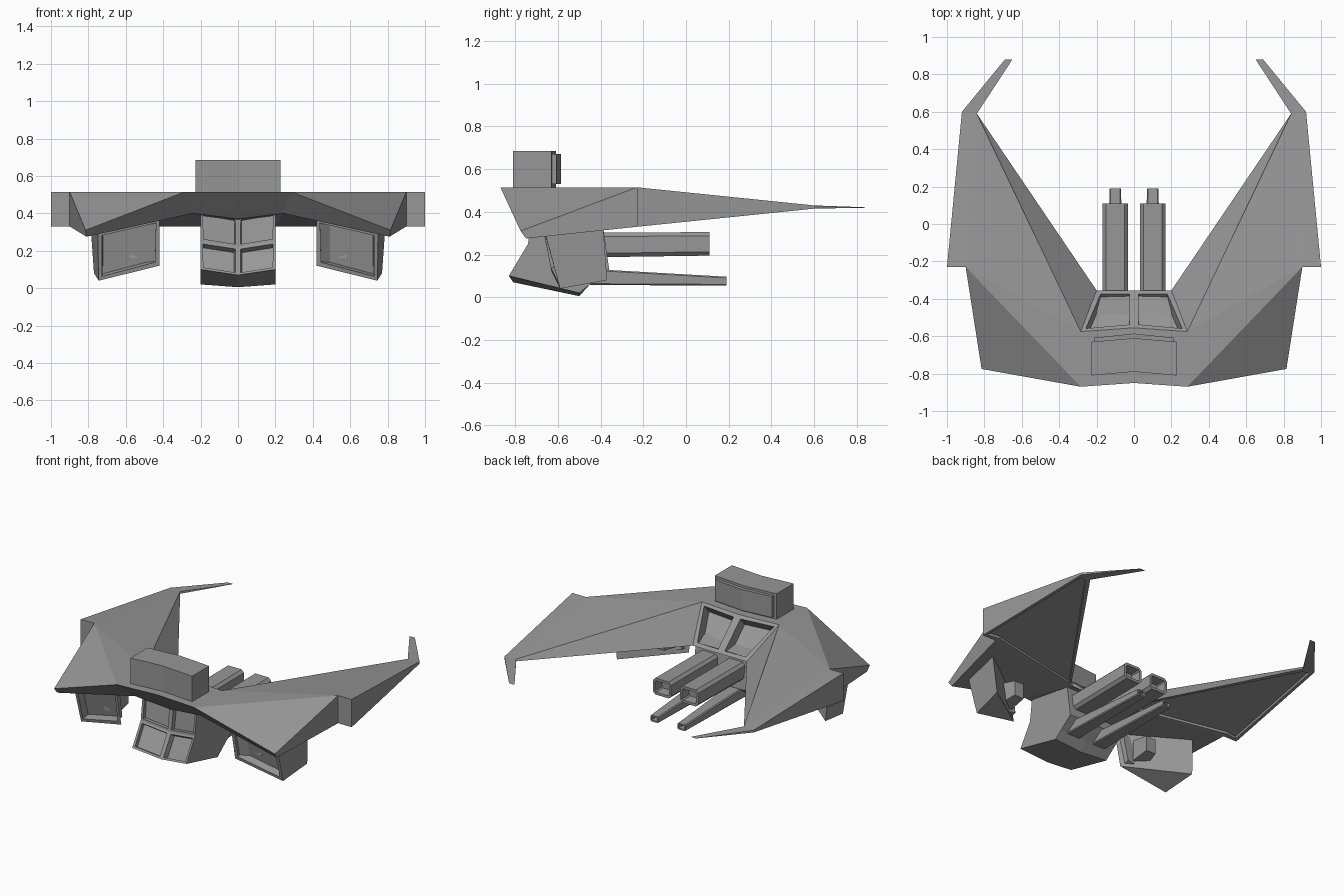
import bpy, bmesh
from mathutils import Vector

cube = bpy.data.objects.get("Cube")
if cube:
    bpy.data.objects.remove(cube, do_unlink=True)

hull_grey = bpy.data.materials.new("hull_grey")
hull_grey.use_nodes = True
colour = (0.31, 0.31, 0.31, 1)
hull_grey.diffuse_color = colour
hull_grey.node_tree.nodes["Principled BSDF"].inputs["Base Color"].default_value = colour


def recess(bm, face, margin, depth):
    """Sink a framed panel into a face."""
    bmesh.ops.inset_individual(bm, faces=[face], thickness=margin)
    bmesh.ops.inset_individual(bm, faces=[face], thickness=0.003, depth=-depth)


def build(name, points, faces, panels=()):
    """Make a half part from named points and mirror it across the centre line.
    Each panel is (face, margin, depth)."""
    bm = bmesh.new()
    verts = {key: bm.verts.new(co) for key, co in points.items()}
    made = {f: bm.faces.new([verts[k] for k in f.split()]) for f in faces}
    bmesh.ops.recalc_face_normals(bm, faces=bm.faces)
    # point every face away from the closed (or half open) part
    centre = sum((v.co for v in bm.verts), Vector()) / len(bm.verts)
    if sum((f.calc_center_median() - centre).dot(f.normal) * f.calc_area() for f in bm.faces) < 0:
        bmesh.ops.reverse_faces(bm, faces=bm.faces)
    for key, margin, depth in panels:
        recess(bm, made[key], margin, depth)
    finish(name, bm)


def finish(name, bm):
    mesh = bpy.data.meshes.new(name)
    bm.to_mesh(mesh)
    bm.free()
    mesh.materials.append(hull_grey)
    obj = bpy.data.objects.new(name, mesh)
    bpy.context.collection.objects.link(obj)
    mirror = obj.modifiers.new("mirror", "MIRROR")
    mirror.use_clip = True
    return obj


# Swept wings, nose and sloped rear deck
deck, low, thin, edge = 0.515, 0.33, 0.43, 0.415
build("wing_hull", {
    "nose_mid": (0, -0.85, deck), "nose": (0.285, -0.87, deck),
    "shoulder": (0.9, -0.23, deck), "outer": (1, -0.23, deck),
    "bend_out": (0.92, 0.6, thin), "bend_in": (0.84, 0.59, thin),
    "crotch": (0.285, -0.575, deck), "crest": (0, -0.555, deck),
    "shoulder_low": (0.9, -0.23, low), "outer_low": (1, -0.23, low),
    "bend_out_low": (0.92, 0.6, edge), "bend_in_low": (0.84, 0.59, edge),
    "root": (0.2, -0.355, low), "root_mid": (0, -0.355, low),
    "cheek": (0.815, -0.775, 0.31), "cheek_low": (0.81, -0.75, 0.275),
    "chin": (0.24, -0.74, 0.4), "chin_mid": (0, -0.72, 0.37),
    "tip_out": (0.69, 0.88, 0.42), "tip_in": (0.65, 0.88, 0.42),
}, [
    "nose_mid nose crotch crest", "nose shoulder crotch",
    "shoulder outer bend_out", "shoulder bend_out bend_in", "shoulder bend_in crotch",
    "bend_in bend_out tip_out tip_in", "bend_out_low bend_in_low tip_in tip_out",
    "bend_out bend_out_low tip_out", "bend_in bend_in_low tip_in",
    "outer outer_low bend_out_low bend_out", "shoulder shoulder_low outer_low outer",
    "nose cheek shoulder", "cheek cheek_low shoulder_low shoulder",
    "nose chin cheek_low cheek", "nose_mid nose chin chin_mid",
    "crotch bend_in bend_in_low root", "crest crotch root root_mid",
    "shoulder_low outer_low bend_out_low bend_in_low root",
    "chin cheek_low shoulder_low root", "chin_mid chin root root_mid",
], [
    ("crest crotch root root_mid", 0.035, 0.07),
    ("shoulder_low outer_low bend_out_low bend_in_low root", 0.03, 0.015),
])

# Cabin slung beneath the nose, with four recessed windows
profile = [(-0.72, 0.41), (-0.74, 0.25), (-0.83, 0.1), (-0.5, 0.02),
           (-0.45, 0.06), (-0.36, 0.13), (-0.39, 0.34)]
points, strips = {}, []
for i, (y, z) in enumerate(profile):
    front = i < 3
    points[f"s{i}"] = (0.2, y, z)
    points[f"m{i}"] = (0, y + 0.02 * front, z - 0.03 * front - 0.015 * (i == 3))
    if i:
        strips.append(f"s{i-1} s{i} m{i} m{i-1}")
sides = [" ".join(f"s{i}" for i in range(len(profile)))]
roof = ["s6 s0 m0 m6"]
build("cabin", points, strips + sides + roof,
      [(strips[0], 0.02, 0.025), (strips[1], 0.02, 0.035)])


# Three-cornered pods under the wings, with a deep front intake
build("wing_pod", {
    "in_top": (0.42, -0.68, 0.37), "in_low": (0.42, -0.63, 0.12),
    "out_top": (0.75, -0.66, 0.3), "out_low": (0.745, -0.59, 0.04),
    "rear_top": (0.79, -0.39, 0.36), "rear_low": (0.77, -0.37, 0.08),
}, [
    "in_top in_low out_low out_top", "out_top out_low rear_low rear_top",
    "rear_top rear_low in_low in_top", "in_low out_low rear_low",
    "in_top out_top rear_top",
], [("in_top in_low out_low out_top", 0.03, 0.05)])


def tapered_box(name, start, end, start_size, end_size, bevel=0.0, bore=0.0):
    """Box running between two points along y, with an optional bored far end."""
    bm = bmesh.new()
    bmesh.ops.create_cube(bm, size=1)
    for v in bm.verts:
        far = v.co.y > 0
        centre, size = (end, end_size) if far else (start, start_size)
        v.co = Vector(centre) + Vector((v.co.x * size[0], 0, v.co.z * size[1]))
    if bevel:
        long_edges = [e for e in bm.edges if abs(e.verts[0].co.y - e.verts[1].co.y) > 0.1]
        bmesh.ops.bevel(bm, geom=long_edges, offset=bevel, segments=1, affect="EDGES")
    if bore:
        bm.normal_update()
        recess(bm, max(bm.faces, key=lambda f: f.calc_center_median().y), bore, 0.07)
    return finish(name, bm)


# Paired rear guns
tapered_box("upper_gun", (0.1, -0.4, 0.245), (0.1, 0.11, 0.25),
            (0.135, 0.115), (0.135, 0.11), 0.018, 0.018)
tapered_box("lower_gun", (0.1, -0.45, 0.095), (0.1, 0.19, 0.075),
            (0.1, 0.075), (0.06, 0.042), 0.006, 0.01)

# Exhaust block on the slanted back of each pod
tapered_box("pod_exhaust", (0.53, -0.58, 0.23), (0.52, -0.46, 0.23),
            (0.1, 0.14), (0.07, 0.1))


def bent_block(name, width, front, back, bow, bottom, top):
    """Half block whose front and back faces bow rearward at the centre line."""
    pts = {}
    for level, z in (("a", bottom), ("b", top)):
        pts["fm" + level] = (0, front + bow, z)
        pts["fs" + level] = (width, front, z)
        pts["bs" + level] = (width, back, z)
        pts["bm" + level] = (0, back + bow, z)
    build(name, pts, ["fma fsa fsb fmb", "fsa bsa bsb fsb", "bsa bma bmb bsb",
                      "fma fsa bsa bma", "fmb fsb bsb bmb"])


# Bridge tower with a raised rear panel
bent_block("bridge_tower", 0.228, -0.81, -0.63, 0.02, 0.51, 0.685)
bent_block("bridge_rear_panel", 0.21, -0.66, -0.608, 0.022, 0.53, 0.67)

# Small hooked fins on the front slopes of the wings
build("slope_fin", {
    "a": (0.79, -0.715, 0.31), "b": (0.79, -0.61, 0.345),
    "c": (0.76, -0.66, 0.365), "d": (0.66, -0.66, 0.385),
    "e": (0.71, -0.71, 0.345), "f": (0.74, -0.68, 0.33),
}, ["a b c", "a c d e", "a e f", "a f b", "b f d c", "d f e"])
